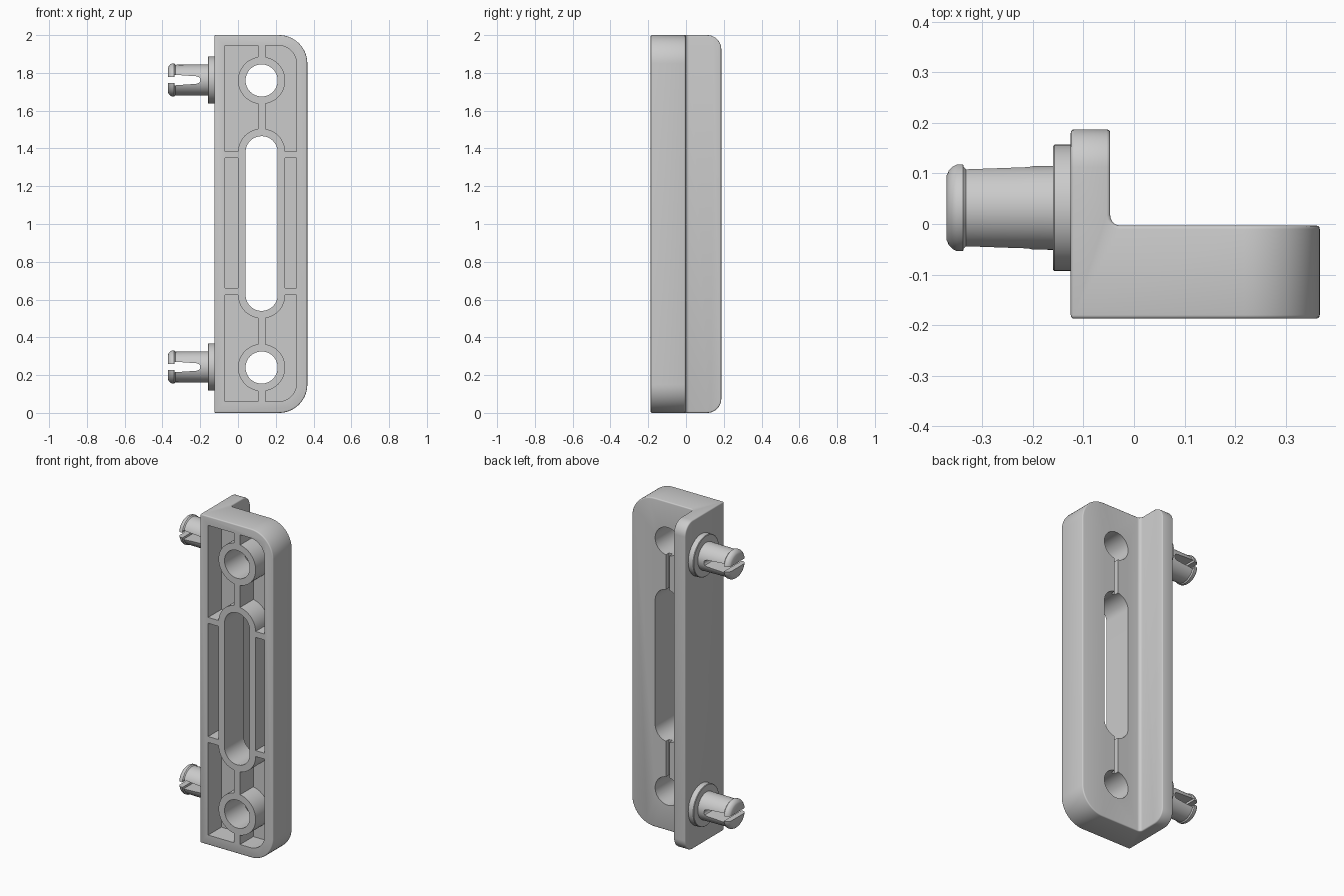
import bpy, bmesh, math

if "Cube" in bpy.data.objects:
    bpy.data.objects.remove(bpy.data.objects["Cube"])

CX = 0.125                      # centre line of the holes and slot
Z_HOLES = (0.24, 1.76)
FRONT, BACK, FLOOR = -0.187, -0.003, -0.06


def make_object(name, bm):
    bmesh.ops.recalc_face_normals(bm, faces=bm.faces)
    mesh = bpy.data.meshes.new(name)
    bm.to_mesh(mesh)
    bm.free()
    ob = bpy.data.objects.new(name, mesh)
    bpy.context.collection.objects.link(ob)
    return ob


def prism(name, outline, y0, y1):
    """Outline in x/z pushed from y0 to y1."""
    bm = bmesh.new()
    face = bm.faces.new([bm.verts.new((x, y0, z)) for x, z in outline])
    ext = bmesh.ops.extrude_face_region(bm, geom=[face])
    for v in ext["geom"]:
        if isinstance(v, bmesh.types.BMVert):
            v.co.y = y1
    return make_object(name, bm)


def arc(cx, cz, r, a0, a1, n):
    return [(cx + r * math.cos(math.radians(a0 + (a1 - a0) * i / n)),
             cz + r * math.sin(math.radians(a0 + (a1 - a0) * i / n))) for i in range(n + 1)]


def capsule(z0, z1, r):
    return arc(CX, z1, r, 0, 180, 24) + arc(CX, z0, r, 180, 360, 24)


def circle(z, r):
    return arc(CX, z, r, 0, 360, 48)[:-1]


def rect(x0, x1, z0, z1):
    return [(x0, z0), (x1, z0), (x1, z1), (x0, z1)]


def activate(ob):
    bpy.ops.object.select_all(action='DESELECT')
    ob.select_set(True)
    bpy.context.view_layer.objects.active = ob


def cut(target, cutter):
    cutter.hide_render = True
    mod = target.modifiers.new("cut", 'BOOLEAN')
    mod.operation, mod.solver, mod.object = 'DIFFERENCE', 'EXACT', cutter
    activate(target)
    bpy.ops.object.modifier_apply(modifier=mod.name)
    bpy.data.objects.remove(cutter, do_unlink=True)


def smooth(ob):
    activate(ob)
    bpy.ops.object.shade_smooth_by_angle(angle=math.radians(35))


# L-shaped bracket body
bm = bmesh.new()
profile = [(-0.125, FRONT), (0.367, FRONT), (0.367, BACK), (-0.047, BACK),
           (-0.047, 0.187), (-0.125, 0.187)]
face = bm.faces.new([bm.verts.new((x, y, 0)) for x, y in profile])
ext = bmesh.ops.extrude_face_region(bm, geom=[face])
for v in ext["geom"]:
    if isinstance(v, bmesh.types.BMVert):
        v.co.z = 2.0
bmesh.ops.recalc_face_normals(bm, faces=bm.faces)


def round_edges(test, radius, segments):
    edges = [e for e in bm.edges if test(e)]
    bmesh.ops.bevel(bm, geom=edges, offset=radius, offset_type='OFFSET', segments=segments,
                    profile=0.5, affect='EDGES', clamp_overlap=False)


round_edges(lambda e: all(v.co.x > 0.36 for v in e.verts)
            and e.verts[0].co.z == e.verts[1].co.z, 0.15, 14)
round_edges(lambda e: all(v.co.y > 0.18 for v in e.verts)
            and e.verts[0].co.z == e.verts[1].co.z, 0.075, 10)
round_edges(lambda e: all(abs(v.co.x + 0.047) < 1e-4 and abs(v.co.y - BACK) < 1e-4
                          for v in e.verts), 0.02, 5)
round_edges(lambda e: e.calc_face_angle(0) > math.radians(40), 0.007, 3)
body = make_object("bracket_body", bm)

# front pockets, with bosses and ribs left standing
pocket = prism("pocket_cutter",
               [(-0.07, 1.945), (-0.07, 0.06)] + arc(0.213, 0.157, 0.097, -90, 0, 10)
               + arc(0.213, 1.848, 0.097, 0, 90, 10), -0.25, FLOOR)
keep = [circle(z, 0.125) for z in Z_HOLES]
keep.append(capsule(0.625, 1.38, 0.125))
keep += [rect(CX - 0.02, CX + 0.02, z0, z1) for z0, z1 in ((-0.1, 0.6), (1.4, 2.1))]
keep += [rect(-0.2, 0.5, z - 0.018, z + 0.018) for z in (0.642, 1.367)]
for outline in keep:
    cut(pocket, prism("rib_keeper", outline, -0.3, 0.0))
cut(body, pocket)

# screw holes and long slot
for z in Z_HOLES:
    cut(body, prism("hole_cutter", circle(z, 0.085), -0.3, 0.1))
cut(body, prism("slot_cutter", capsule(0.625, 1.38, 0.085), -0.3, 0.1))

# narrow grooves on the back between holes and slot
for z0, z1 in ((0.27, 0.58), (1.42, 1.73)):
    cut(body, prism("groove_cutter", rect(CX - 0.012, CX + 0.012, z0, z1), BACK - 0.03, 0.1))
smooth(body)

# split snap pegs with collars
lathe = [(-0.37, 0), (-0.37, 0.066), (-0.366, 0.075), (-0.358, 0.083), (-0.35, 0.087),
         (-0.338, 0.087), (-0.332, 0.081), (-0.16, 0.083), (-0.16, 0.122), (-0.157, 0.125),
         (-0.12, 0.125), (-0.12, 0)]
for name, z in zip(("lower_peg", "upper_peg"), (0.243, 1.762)):
    bm = bmesh.new()
    verts = [bm.verts.new((x, 0.032 + r, z)) for x, r in lathe]
    edges = [bm.edges.new(p) for p in zip(verts, verts[1:])]
    bmesh.ops.spin(bm, geom=verts + edges, cent=(0, 0.032, z), axis=(1, 0, 0),
                   angle=math.tau, steps=48, use_duplicate=False)
    bmesh.ops.remove_doubles(bm, verts=bm.verts, dist=1e-4)
    peg = make_object(name, bm)
    half = [(-0.45, 0.015), (-0.337, 0.015), (-0.337, 0.028), (-0.22, 0.02),
            (-0.206, 0.015), (-0.2, 0.006)]
    outline = [(x, z + h) for x, h in half] + [(x, z - h) for x, h in reversed(half)]
    cut(peg, prism("split_cutter", outline, -0.3, 0.4))
    smooth(peg)
